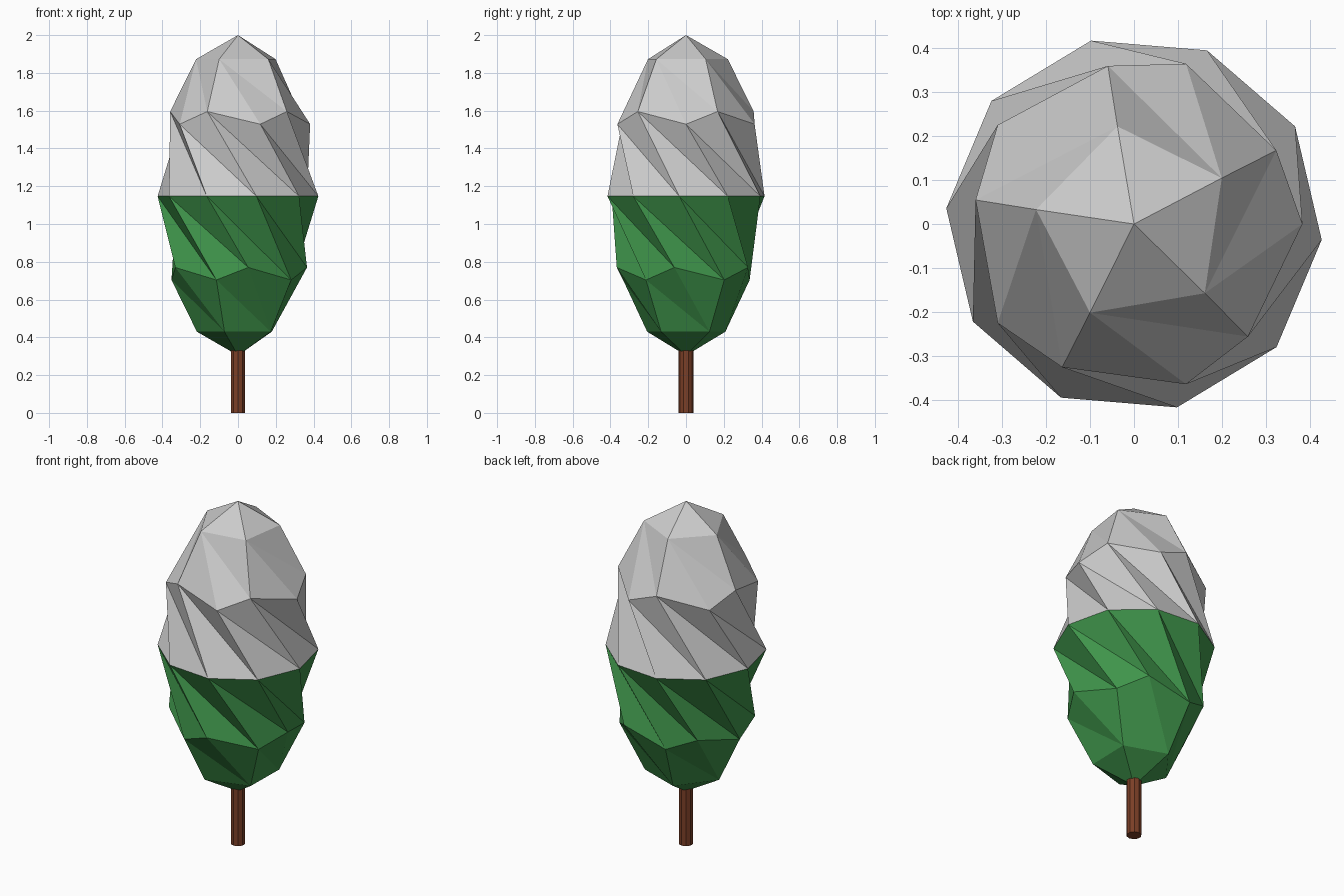
import bpy, bmesh
from math import radians
from mathutils import Matrix, Vector

if "Cube" in bpy.data.objects:
    bpy.data.objects.remove(bpy.data.objects["Cube"])

CENTRE, HALF_H, RADIUS = 1.147, 0.853, 0.427


def material(name, rgb):
    m = bpy.data.materials.new(name)
    m.diffuse_color = (*rgb, 1)
    m.use_nodes = True
    m.node_tree.nodes["Principled BSDF"].inputs["Base Color"].default_value = m.diffuse_color
    return m


def add_object(name, bm, mat=None):
    mesh = bpy.data.meshes.new(name)
    bm.to_mesh(mesh)
    bm.free()
    obj = bpy.data.objects.new(name, mesh)
    bpy.context.collection.objects.link(obj)
    if mat:
        mesh.materials.append(mat)


def twisted_half(name, side, taper, height, mat=None):
    """Half of a stretched icosphere, twisted evenly about z."""
    bm = bmesh.new()
    bmesh.ops.create_icosphere(bm, subdivisions=2, radius=1)
    bmesh.ops.delete(bm, geom=[v for v in bm.verts if v.co.z * side < -0.05],
                     context='VERTS')
    for v in bm.verts:
        z = v.co.z
        r = RADIUS * (taper if abs(z) > 0.05 else 1)
        turned = Matrix.Rotation(radians(49.2 - 110 * z), 3, 'Z') @ v.co
        v.co = Vector((turned.x * r, turned.y * r, CENTRE + z * height))
    add_object(name, bm, mat)


# Snowy crown and green foliage share the widest ring
twisted_half("snow_crown", 1, 1.0, HALF_H)
twisted_half("foliage", -1, 0.97, 0.843, material("leaf_green", (0.05, 0.30, 0.07)))

# Trunk
bm = bmesh.new()
bmesh.ops.create_cone(bm, cap_ends=True, segments=10, radius1=0.04, radius2=0.04,
                      depth=0.38, matrix=Matrix.Translation((0, 0, 0.19)))
add_object("trunk", bm, material("bark_brown", (0.20, 0.05, 0.02)))
